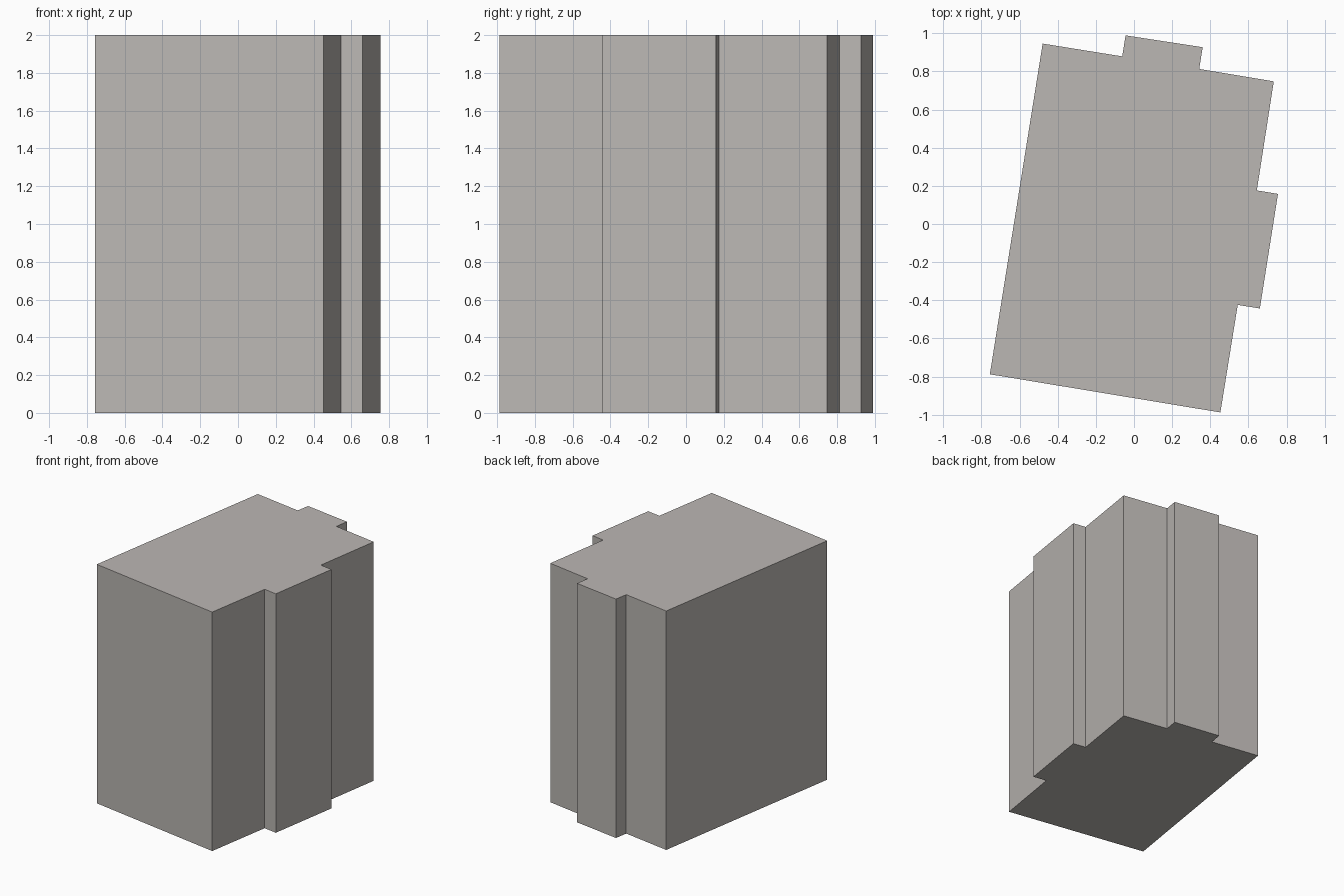
import bpy, bmesh

if "Cube" in bpy.data.objects:
    bpy.data.objects.remove(bpy.data.objects["Cube"])

HEIGHT = 2.0

# Footprint of the block: a turned rectangle with a shallow bay on two sides
footprint = [
    (-0.756, -0.788), (0.453, -0.988),               # front wall
    (0.544, -0.424), (0.660, -0.443),                # right bay, near step
    (0.755, 0.158), (0.644, 0.176),                  # right bay, far step
    (0.733, 0.748),                                  # back right corner
    (0.342, 0.813), (0.360, 0.927),                  # back bay, right step
    (-0.044, 0.989), (-0.062, 0.879),                # back bay, left step
    (-0.479, 0.946),                                 # back left corner
]

# Plain warm grey
grey = bpy.data.materials.new("warm grey")
grey.diffuse_color = (0.50, 0.475, 0.455, 1.0)
grey.use_nodes = True
grey.node_tree.nodes["Principled BSDF"].inputs["Base Color"].default_value = grey.diffuse_color

# Extrude the footprint into a building block
bm = bmesh.new()
base = bm.faces.new([bm.verts.new((x, y, 0.0)) for x, y in footprint])
top = bmesh.ops.extrude_face_region(bm, geom=[base], use_keep_orig=True)
bmesh.ops.translate(bm, vec=(0, 0, HEIGHT),
                    verts=[g for g in top["geom"] if isinstance(g, bmesh.types.BMVert)])
bmesh.ops.recalc_face_normals(bm, faces=bm.faces)
mesh = bpy.data.meshes.new("building_block")
bm.to_mesh(mesh)
bm.free()
mesh.materials.append(grey)
block = bpy.data.objects.new("building_block", mesh)
bpy.context.collection.objects.link(block)
